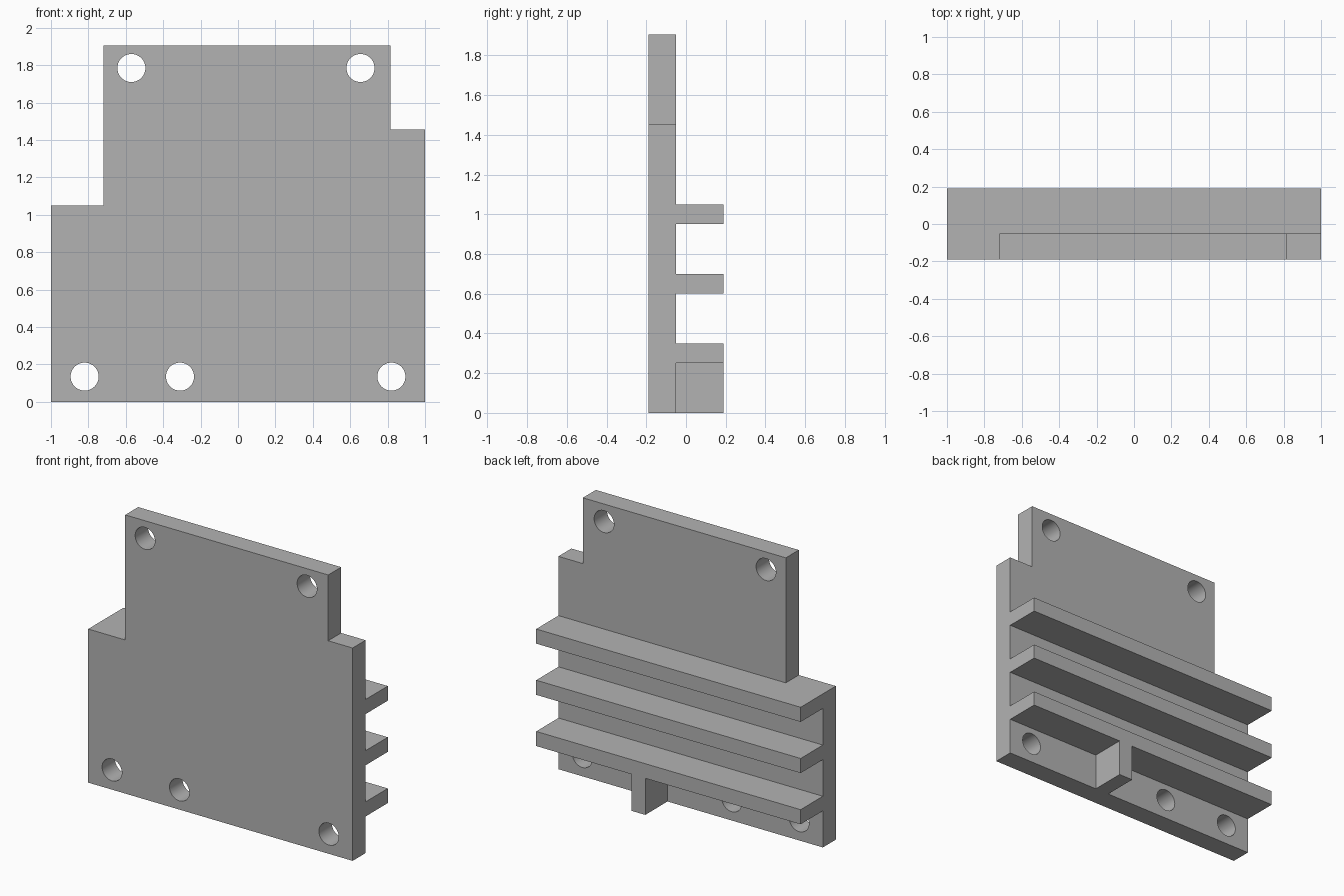
import bpy, bmesh
from mathutils import Matrix, Vector

cube = bpy.data.objects.get("Cube")
if cube:
    bpy.data.objects.remove(cube, do_unlink=True)

FRONT, BACK, RIB_END = -0.19, -0.05, 0.19
HEIGHT = 1.905

grey = bpy.data.materials.new("mid_grey")
grey.use_nodes = True
grey.diffuse_color = (0.45, 0.45, 0.45, 1)
grey.node_tree.nodes["Principled BSDF"].inputs["Base Color"].default_value = grey.diffuse_color


def make_object(name, bm):
    bmesh.ops.recalc_face_normals(bm, faces=bm.faces)
    mesh = bpy.data.meshes.new(name)
    bm.to_mesh(mesh)
    bm.free()
    mesh.materials.append(grey)
    obj = bpy.data.objects.new(name, mesh)
    bpy.context.collection.objects.link(obj)
    return obj


def box(name, low, high):
    low, high = Vector(low), Vector(high)
    bm = bmesh.new()
    bmesh.ops.create_cube(bm, size=1, matrix=Matrix.Translation((low + high) / 2)
                          @ Matrix.Diagonal((*(high - low), 1)))
    return make_object(name, bm)


def combine(target, tool, operation):
    bpy.context.view_layer.objects.active = target
    mod = target.modifiers.new(operation.lower(), "BOOLEAN")
    mod.operation, mod.solver, mod.object = operation, "EXACT", tool
    bpy.ops.object.modifier_apply(modifier=mod.name)
    bpy.data.objects.remove(tool, do_unlink=True)


# Stepped plate outline, extruded front to back
outline = [(-1, 0), (1, 0), (1, 1.455), (0.815, 1.455), (0.815, HEIGHT),
           (-0.72, HEIGHT), (-0.72, 1.05), (-1, 1.05)]
bm = bmesh.new()
face = bm.faces.new([bm.verts.new((x, FRONT, z)) for x, z in outline])
ext = bmesh.ops.extrude_face_region(bm, geom=[face])
bmesh.ops.translate(bm, vec=(0, BACK - FRONT, 0),
                    verts=[v for v in ext["geom"] if isinstance(v, bmesh.types.BMVert)])
bracket = make_object("ribbed_bracket", bm)

# Three full-width ribs on the back
for z in (0.25, 0.60, 0.95):
    combine(bracket, box("rib", (-1, -0.1, z), (1, RIB_END, z + 0.1)), "UNION")

# Upright stop under the lowest rib
combine(bracket, box("stop", (0.175, -0.1, 0), (0.28, RIB_END, 0.3)), "UNION")

# Round bolt holes through the plate
for x, z in [(-0.57, 1.785), (0.655, 1.785), (-0.82, 0.135), (-0.31, 0.135), (0.82, 0.135)]:
    bm = bmesh.new()
    bmesh.ops.create_cone(bm, cap_ends=True, segments=48, radius1=0.075, radius2=0.075, depth=0.3,
                          matrix=Matrix.Translation((x, -0.12, z)) @ Matrix.Rotation(1.5707963, 4, "X"))
    cutter = make_object("hole_cutter", bm)
    cutter.hide_render = True
    combine(bracket, cutter, "DIFFERENCE")

# Smooth hole walls, crisp edges
bpy.ops.object.select_all(action="DESELECT")
bracket.select_set(True)
bpy.context.view_layer.objects.active = bracket
bpy.ops.object.shade_smooth_by_angle(angle=0.5)
